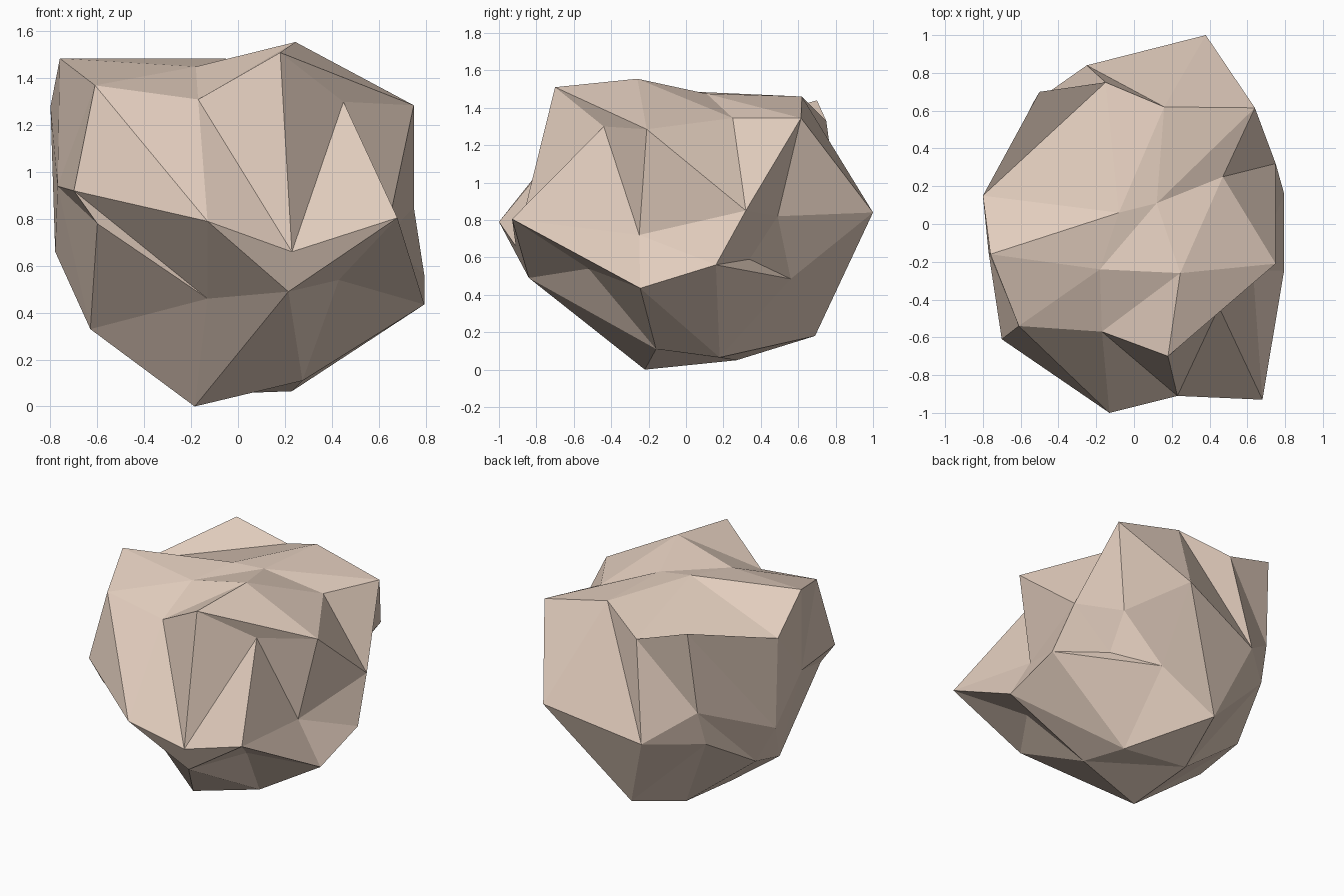
import bpy
import bmesh

if "Cube" in bpy.data.objects:
    bpy.data.objects.remove(bpy.data.objects["Cube"])

# Boulder: a box with 3 x 3 faces on top and bottom and two bands of faces around it,
# each point pushed to a chipped position. Rows run front to back, left to right.
TOP = [
    (-.61, -.54, 1.37), (-.17, -.57, 1.31), (.18, -.70, 1.51), (.45, -.44, 1.30),
    (-.76, -.16, 1.485), (-.18, -.24, 1.45), (.245, -.26, 1.555), (.75, -.21, 1.285),
    (-.80, .15, 1.28), (-.08, .06, 1.485), (.12, .11, 1.475), (.47, .25, 1.345),
    (-.50, .70, 1.44), (-.15, .75, 1.33), (.16, .62, 1.46), (.64, .615, 1.345),
]
BOTTOM = [
    (-.60, -.60, .78), (-.13, -.62, .46), (.215, -.84, .49), (.43, -.52, .54),
    (-.63, -.11, .33), (-.185, -.22, 0), (.275, -.16, .11), (.795, -.245, .435),
    (-.67, .20, .425), (-.19, .27, .05), (.23, .18, .065), (.795, .16, .56),
    (-.55, .57, .65), (-.07, .69, .18), (.24, .56, .485), (.48, .34, .59),
]
# Waist ring, counterclockwise from the front left corner
WAIST = [
    (-.70, -.61, .92), (-.13, -1.0, .79), (.23, -.91, .66), (.68, -.93, .805),
    (.63, -.25, .72), (.75, .32, .85), (.49, .49, .82), (.38, 1.0, .84),
    (-.25, .84, .67), (-.535, .64, .885), (-.78, .145, .66), (-.77, -.15, .94),
]
RING = [0, 1, 2, 3, 7, 11, 15, 14, 13, 12, 8, 4]   # outline of a 4 x 4 grid

bm = bmesh.new()
top = [bm.verts.new(p) for p in TOP]
bottom = [bm.verts.new(p) for p in BOTTOM]
waist = [bm.verts.new(p) for p in WAIST]


def fold(a, b, c, d, flip=False):
    """Four-sided facet creased along a-c, or along b-d when flipped."""
    if flip:
        a, b, c, d = b, c, d, a
    bm.faces.new((a, b, c))
    bm.faces.new((a, c, d))


def band(upper, lower, flipped):
    for k in range(12):
        n = (k + 1) % 12
        fold(upper[k], lower[k], lower[n], upper[n], k in flipped)


# Side bands
band([top[i] for i in RING], waist, {2, 5, 11})
band(waist, [bottom[i] for i in RING], {2})

# Top and bottom caps
for row in range(3):
    for col in range(3):
        a = row * 4 + col
        fold(*[top[i] for i in (a, a + 1, a + 5, a + 4)])
        fold(*[bottom[i] for i in (a, a + 4, a + 5, a + 1)], flip=True)

mesh = bpy.data.meshes.new("boulder")
bm.to_mesh(mesh)
bm.free()

stone = bpy.data.materials.new("warm_stone")
stone.diffuse_color = (0.76, 0.61, 0.51, 1)
stone.use_nodes = True
stone.node_tree.nodes["Principled BSDF"].inputs["Base Color"].default_value = stone.diffuse_color
mesh.materials.append(stone)
boulder = bpy.data.objects.new("boulder", mesh)
bpy.context.collection.objects.link(boulder)
